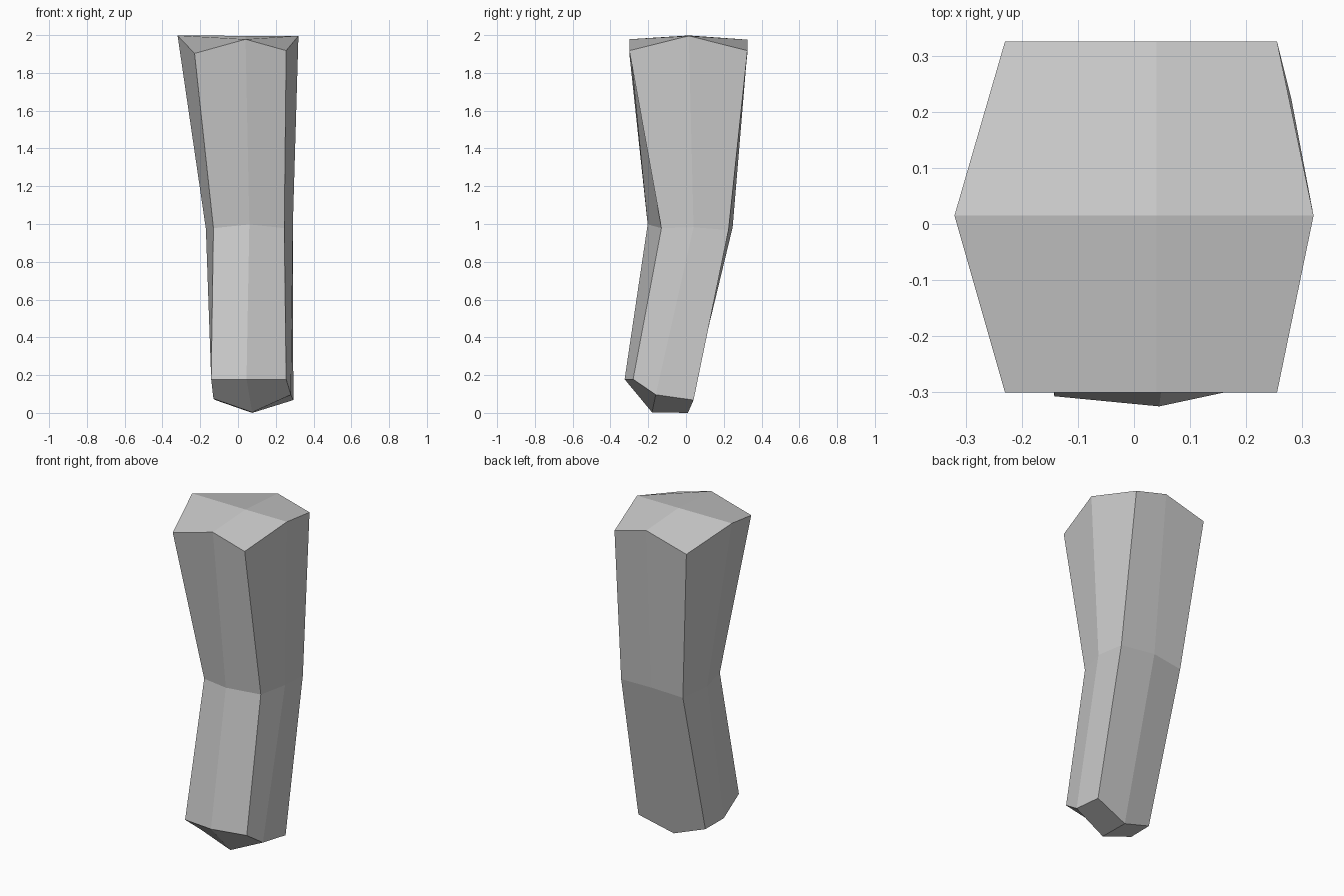
import bpy, bmesh

if "Cube" in bpy.data.objects:
    bpy.data.objects.remove(bpy.data.objects["Cube"])

# Cross-sections, clockwise from the front-left corner:
# FL, front, FR, right, BR, back, BL, left
top = [(-.23, -.30, 1.905), (.04, -.30, 1.98), (.255, -.30, 1.92), (.32, .015, 1.998),
       (.255, .325, 1.92), (.04, .325, 1.978), (-.23, .325, 1.905), (-.32, .015, 2.0)]
knee = [(-.13, -.14, .98), (.06, -.203, 1.0), (.245, -.13, .98), (.29, .04, .985),
        (.28, .225, .97), (.06, .247, .985), (-.14, .23, .97), (-.17, .04, .975)]
end = [(-.142, -.307, .18), (.045, -.325, .18), (.255, -.28, .18), (.28, -.16, .098),
       (.293, .04, .07), (.075, .01, .002), (-.12, -.015, .07), (-.13, -.178, .077)]

bm = bmesh.new()
rings = [[bm.verts.new(p) for p in ring] for ring in (top, knee, end)]

# Side walls between neighbouring sections
for a, b in zip(rings, rings[1:]):
    for i in range(8):
        j = (i + 1) % 8
        bm.faces.new((a[i], b[i], b[j], a[j]))


# Each end is closed by four quads meeting at a centre point
def cap(ring, centre):
    c = bm.verts.new(centre)
    for i in range(0, 8, 2):
        bm.faces.new((ring[i - 1], ring[i], ring[i + 1], c))


cap(rings[0], (.04, .015, 1.998))
cap(rings[-1], (.075, -.18, .005))

# Move the lowest point onto the ground
low = min(v.co.z for v in bm.verts)
for v in bm.verts:
    v.co.z -= low
bmesh.ops.recalc_face_normals(bm, faces=bm.faces)

mesh = bpy.data.meshes.new("bent_limb")
bm.to_mesh(mesh)
bm.free()
bpy.context.collection.objects.link(bpy.data.objects.new("bent_limb", mesh))
